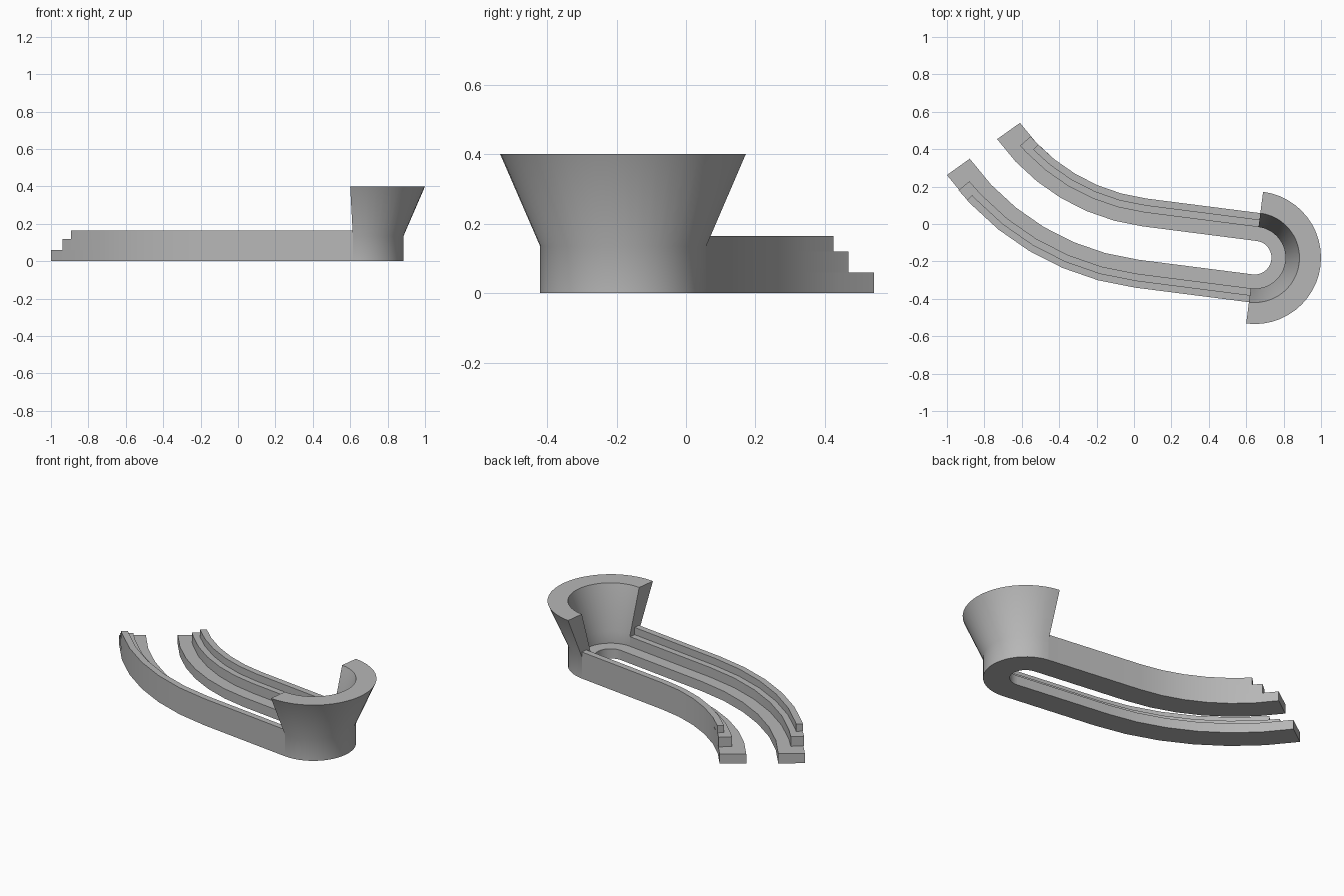
import bpy, bmesh
from math import radians, cos, sin
from mathutils import Vector

cube = bpy.data.objects.get("Cube")
if cube:
    bpy.data.objects.remove(cube, do_unlink=True)

grey = bpy.data.materials.new("plain grey")
grey.use_nodes = True
grey.diffuse_color = (0.47, 0.47, 0.47, 1)
grey.node_tree.nodes["Principled BSDF"].inputs["Base Color"].default_value = grey.diffuse_color

BEND = Vector((0.645, -0.18, 0))     # centre of the round end
AXIS = radians(82.7)                 # direction across the arms
STRAIGHT, RADIUS = 0.614, 1.224      # straight run, then curve of the centre line
TURN = radians(47.2)


def unit(a):
    return Vector((cos(a), sin(a), 0))


def sweep(name, frames, profile):
    """Sweep a closed (distance, height) profile along (origin, direction) frames."""
    bm = bmesh.new()
    rings = [[bm.verts.new(o + d * r + Vector((0, 0, z))) for r, z in profile]
             for o, d in frames]
    n = len(profile)
    for a, b in zip(rings, rings[1:]):
        for i in range(n):
            j = (i + 1) % n
            bm.faces.new((a[i], a[j], b[j], b[i]))
    bm.faces.new(rings[0])
    bm.faces.new(rings[-1])
    bmesh.ops.recalc_face_normals(bm, faces=bm.faces)
    mesh = bpy.data.meshes.new(name)
    bm.to_mesh(mesh)
    bm.free()
    mesh.materials.append(grey)
    ob = bpy.data.objects.new(name, mesh)
    bpy.context.collection.objects.link(ob)
    bpy.ops.object.select_all(action='DESELECT')
    ob.select_set(True)
    bpy.context.view_layer.objects.active = ob
    bpy.ops.object.shade_smooth_by_angle(angle=radians(30))
    return ob


def arm_frames(side, cut):
    """Straight run followed by the curve, stopped short by the angle cut."""
    across = unit(AXIS)
    corner = BEND + unit(AXIS + radians(90)) * STRAIGHT
    centre = corner + across * RADIUS
    end = TURN - cut
    angles = [TURN * k / 6 for k in range(7) if TURN * k / 6 < end - 0.01] + [end]
    frames = [(BEND, across * side)]
    for a in angles:
        d = unit(AXIS - a)
        frames.append((centre - d * RADIUS, d * side))
    return frames


# Flared half-round end with its low inner floor
sweep("flared_end",
      [(BEND, unit(AXIS - radians(180) * k / 24)) for k in range(25)],
      [(.09, 0), (.24, 0), (.24, .135), (.355, .4), (.24, .4),
       (.165, .135), (.165, .06), (.09, .06)])

# Two curved arms, each with three stepped tiers
for label, side, cuts in (("back", 1, (0, .094, .154)), ("front", -1, (0, .070, .117))):
    tiers = (("base", .09, 0, .06), ("step", .165, .06, .12), ("rail", .202, .12, .165))
    for (part, inner, low, high), cut in zip(tiers, cuts):
        sweep(f"{label}_arm_{part}", arm_frames(side, cut),
              [(inner, low), (.24, low), (.24, high), (inner, high)])
